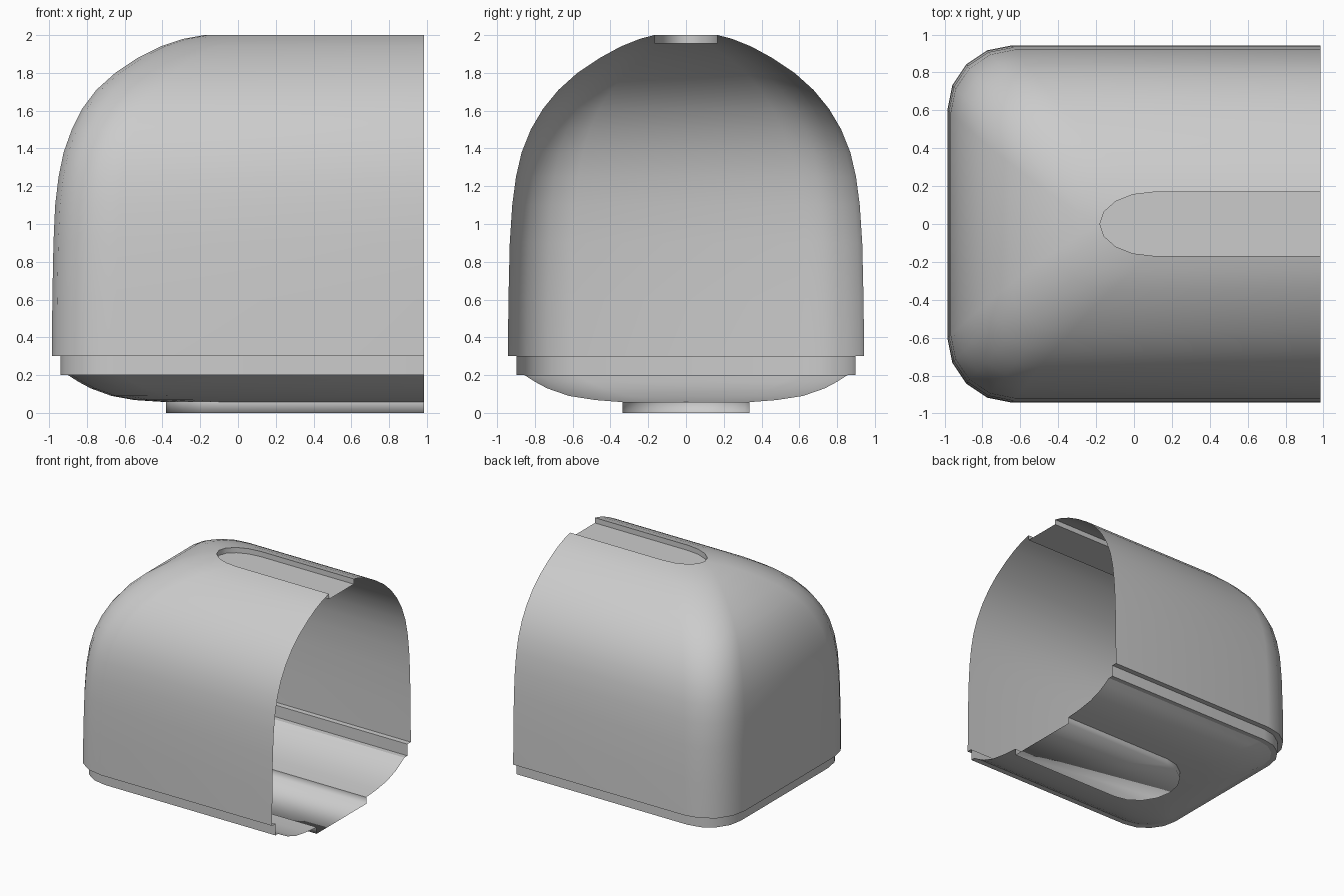
import bpy, bmesh, math

cube = bpy.data.objects.get("Cube")
if cube:
    bpy.data.objects.remove(cube)

OPEN_X = 0.985   # plane of the open end
SEGS = 4         # facets per rounded corner

grey = bpy.data.materials.new("plain_grey")
grey.use_nodes = True
colour = (0.6, 0.6, 0.6, 1)
grey.diffuse_color = colour
grey.node_tree.nodes["Principled BSDF"].inputs["Base Color"].default_value = colour


def u_ring(bm, z, ex, ey, rx, ry):
    """U-shaped outline, open towards +x, with elliptical corners."""
    half = []
    for i in range(SEGS + 1):
        a = math.pi / 2 * i / SEGS
        half.append((-ex + rx - rx * math.sin(a), ey - ry + ry * math.cos(a)))
    side = [(OPEN_X, ey)] + half
    outline = side + [(x, -y) for x, y in reversed(side)]
    return [bm.verts.new((x, y, z)) for x, y in outline]


def loft(name, levels, floor=False, angle=40):
    """Skin a stack of U rings; optionally close the last one with a flat face."""
    bm = bmesh.new()
    rings = [u_ring(bm, *level) for level in levels]
    for a, b in zip(rings, rings[1:]):
        for i in range(len(a) - 1):
            bm.faces.new((a[i], a[i + 1], b[i + 1], b[i]))
    if floor:
        bm.faces.new(rings[-1])
    bmesh.ops.remove_doubles(bm, verts=bm.verts, dist=0.0005)
    mesh = bpy.data.meshes.new(name)
    bm.to_mesh(mesh)
    bm.free()
    obj = bpy.data.objects.new(name, mesh)
    bpy.context.collection.objects.link(obj)
    mesh.materials.append(grey)
    bpy.ops.object.select_all(action='DESELECT')
    obj.select_set(True)
    bpy.context.view_layer.objects.active = obj
    bpy.ops.object.shade_smooth_by_angle(angle=math.radians(angle))
    return obj


# Domed cover: (height, end reach, side reach) from rim to slot edge
dome = [(0.3, 0.985, 0.943), (0.6, 0.983, 0.94), (0.9, 0.977, 0.933),
        (1.1, 0.968, 0.92), (1.25, 0.95, 0.9), (1.38, 0.923, 0.87),
        (1.5, 0.88, 0.822), (1.61, 0.825, 0.757), (1.71, 0.75, 0.675),
        (1.8, 0.65, 0.575), (1.88, 0.53, 0.455), (1.94, 0.41, 0.345),
        (1.98, 0.29, 0.245), (2.0, 0.18, 0.168)]
cover = []
for z, ex, ey in dome:
    t = (0.943 - ey) / (0.943 - 0.168)
    cover.append((z, ex, ey, 0.34 - 0.06 * t, 0.34 - 0.172 * t))
loft("domed_cover", cover)

# Recessed tray in the top
slot = (0.18, 0.168, 0.28, 0.168)
loft("top_slot", [(2.0, *slot), (1.955, *slot)], floor=True)

# Stepped band under the cover
loft("base_band", [(0.3, 0.985, 0.943, 0.34, 0.34),
                   (0.3, 0.94, 0.897, 0.3, 0.3),
                   (0.2, 0.94, 0.897, 0.3, 0.3),
                   (0.2, 0.9, 0.855, 0.28, 0.28)])

# Shallow curved pan
pan = [(0.2, 0.9, 0.855), (0.165, 0.845, 0.8), (0.13, 0.78, 0.735),
       (0.09, 0.67, 0.62), (0.068, 0.55, 0.48), (0.057, 0.38, 0.337)]
loft("base_pan", [(z, ex, ey, 0.28 + 0.05 * (0.9 - ex), 0.28 + 0.1 * (0.9 - ex))
                  for z, ex, ey in pan])

# Raised foot below the pan
foot = (0.38, 0.337, 0.306, 0.332)
loft("foot", [(0.057, *foot), (0.0, *foot)], floor=True, angle=100)
